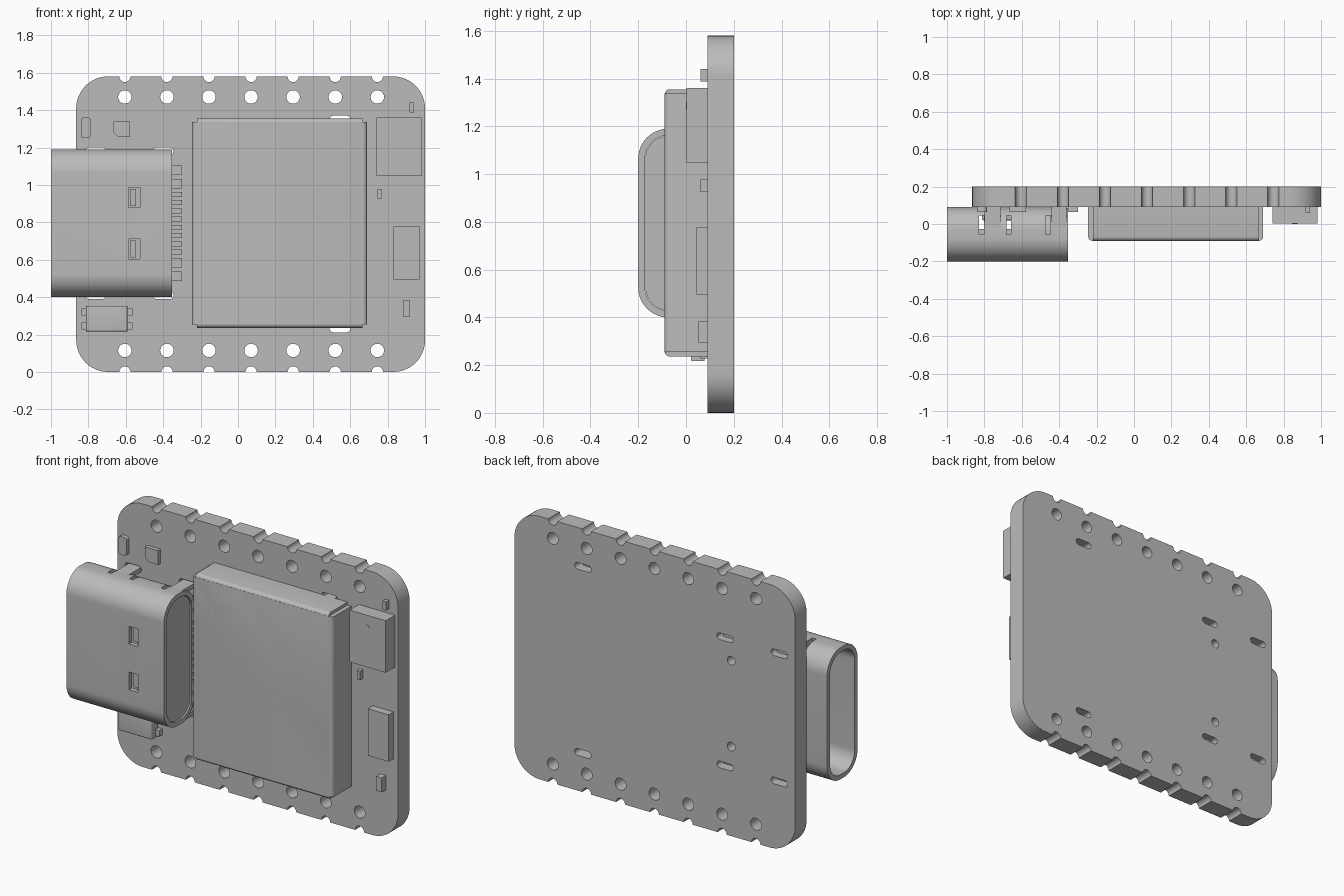
import bpy, bmesh, math
from mathutils import Matrix

if "Cube" in bpy.data.objects:
    bpy.data.objects.remove(bpy.data.objects["Cube"])

grey = bpy.data.materials.new("plain grey")
grey.diffuse_color = (0.5, 0.5, 0.5, 1)
grey.use_nodes = True
grey.node_tree.nodes["Principled BSDF"].inputs["Base Color"].default_value = grey.diffuse_color


def add(name, mesh):
    ob = bpy.data.objects.new(name, mesh)
    mesh.materials.clear()
    mesh.materials.append(grey)
    bpy.context.collection.objects.link(ob)
    return ob


def box(name, x0, x1, y0, y1, z0, z1, bevel=0, pick=None):
    """Box from its limits; bevels the edges chosen by pick(midpoint)."""
    bm = bmesh.new()
    bmesh.ops.create_cube(bm, size=1)
    for v in bm.verts:
        v.co = ((x0, x1)[v.co.x > 0], (y0, y1)[v.co.y > 0], (z0, z1)[v.co.z > 0])
    if bevel:
        edges = [e for e in bm.edges
                 if pick((e.verts[0].co + e.verts[1].co) / 2)]
        bmesh.ops.bevel(bm, geom=edges, offset=bevel, segments=4,
                        profile=0.5, affect='EDGES')
    me = bpy.data.meshes.new(name)
    bm.to_mesh(me)
    bm.free()
    return add(name, me)


def arc(cx, cy, r, a0, a1, n):
    return [(cx + r * math.cos(math.radians(a0 + (a1 - a0) * i / n)),
             cy + r * math.sin(math.radians(a0 + (a1 - a0) * i / n)))
            for i in range(n + 1)]


def circle(cx, cy, r, n=24):
    return arc(cx, cy, r, 0, 360, n)[:-1]


def rounded(x0, x1, y0, y1, r, n=10):
    return (arc(x1 - r, y1 - r, r, 0, 90, n) + arc(x0 + r, y1 - r, r, 90, 180, n)
            + arc(x0 + r, y0 + r, r, 180, 270, n) + arc(x1 - r, y0 + r, r, 270, 360, n))


def slot(cx, cz, length=0.11, width=0.04):
    return rounded(cx - length / 2, cx + length / 2,
                   cz - width / 2, cz + width / 2, width / 2 - 0.0005, 6)


def extrude(name, loops, a, b, axis):
    """Flat outline with holes, extruded from a to b along x or y."""
    cu = bpy.data.curves.new(name, 'CURVE')
    cu.dimensions, cu.fill_mode, cu.extrude = '2D', 'BOTH', (b - a) / 2
    for pts in loops:
        s = cu.splines.new('POLY')
        s.points.add(len(pts) - 1)
        for p, q in zip(s.points, pts):
            p.co = (q[0], q[1], 0, 1)
        s.use_cyclic_u = True
    tmp = bpy.data.objects.new(name + "_outline", cu)
    bpy.context.collection.objects.link(tmp)
    dg = bpy.context.evaluated_depsgraph_get()
    me = bpy.data.meshes.new_from_object(tmp.evaluated_get(dg))
    bpy.data.objects.remove(tmp)
    m = (a + b) / 2
    if axis == 'x':
        mat = Matrix(((0, 0, 1, m), (1, 0, 0, 0), (0, 1, 0, 0), (0, 0, 0, 1)))
    else:
        mat = Matrix(((1, 0, 0, 0), (0, 0, -1, m), (0, 1, 0, 0), (0, 0, 0, 1)))
    me.transform(mat)
    bm = bmesh.new()
    bm.from_mesh(me)
    bmesh.ops.remove_doubles(bm, verts=bm.verts, dist=1e-5)
    bmesh.ops.recalc_face_normals(bm, faces=bm.faces)
    bm.to_mesh(me)
    bm.free()
    return add(name, me)


# Circuit board: rounded outline with edge notches, pin holes and slots
L, R, H, C = -0.865, 1.0, 1.58, 0.17
xs = [-0.605 + 0.225 * i for i in range(7)]
outline = arc(R - C, H - C, C, 0, 90, 12)
for x in reversed(xs):
    outline += arc(x, H, 0.03, 0, -180, 10)
outline += arc(L + C, H - C, C, 90, 180, 12) + arc(L + C, C, C, 180, 270, 12)
for x in xs:
    outline += arc(x, 0, 0.03, 180, 0, 10)
outline += arc(R - C, C, C, 270, 360, 12)
holes = [circle(x, z, 0.036) for x in xs for z in (0.115, 1.47)]
holes += [circle(-0.44, z, 0.026) for z in (0.537, 1.053)]
holes += [slot(x, z) for x in (-0.76, -0.4) for z in (0.41, 1.18)]
holes += [slot(0.545, z) for z in (0.232, 1.35)]
extrude("circuit_board", [outline] + holes, 0.09, 0.2, 'y')

# Connector shell: open tube with front windows and side slits
shell = extrude("connector_shell",
                [rounded(-0.2, 0.09, 0.4, 1.19, 0.125, 14),
                 rounded(-0.172, 0.062, 0.428, 1.162, 0.098, 14)],
                -1.0, -0.352, 'x')
cuts = [(-0.585, -0.525, -0.25, -0.15, z - 0.053, z + 0.053) for z in (0.658, 0.932)]
cuts += [(x - 0.013, x + 0.013, -0.055, 0.045, 0.3, 1.3) for x in (-0.815, -0.67, -0.46)]
for c in cuts:
    cutter = box("shell_cutter", *c)
    cutter.hide_render = True
    mod = shell.modifiers.new("cut", 'BOOLEAN')
    mod.operation, mod.solver, mod.object = 'DIFFERENCE', 'EXACT', cutter
    bpy.context.view_layer.objects.active = shell
    bpy.ops.object.modifier_apply(modifier=mod.name)
    bpy.data.objects.remove(cutter)

# Connector insides: rear plug, tongue, springs
extrude("connector_plug", [rounded(-0.17, 0.06, 0.43, 1.16, 0.096, 14)], -0.5, -0.36, 'x')
box("connector_tongue", -0.87, -0.49, -0.083, -0.027, 0.53, 1.06)
box("tongue_base", -0.6, -0.49, -0.1, -0.01, 0.5, 1.09)
for z in (0.658, 0.932):
    box("contact_spring", -0.578, -0.545, -0.168, -0.155, z - 0.045, z + 0.045)

# Mounting tabs reaching into the board
for x0, x1 in ((-0.8, -0.715), (-0.44, -0.36)):
    box("upper_tab", x0, x1, -0.05, 0.16, 1.163, 1.189)
    box("lower_tab", x0, x1, -0.05, 0.16, 0.401, 0.427)

# Connector solder pins, mirrored about the connector centre
pins = [(0.022 + 0.044 * i, 0.013) for i in range(4)] + [(0.212, 0.025), (0.283, 0.025)]
for s in (-1, 1):
    for d, w in pins:
        z = 0.795 + s * d
        box("solder_pin", -0.37, -0.3, 0.065, 0.09, z - w, z + w)

# Shield can: two crossed boxes with rounded front folds
box("shield_side_folds", -0.245, 0.69, -0.09, 0.09, 0.254, 1.337, 0.022,
    lambda p: p.y < -0.08 and (p.x < -0.24 or p.x > 0.68))
box("shield_end_folds", -0.22, 0.665, -0.09, 0.09, 0.236, 1.355, 0.022,
    lambda p: p.y < -0.08 and (p.z < 0.24 or p.z > 1.35))
for z in (0.237, 1.335):
    box("shield_tab", 0.51, 0.58, 0.08, 0.15, z, z + 0.018)

# Small parts on the right side
box("antenna_block", 0.74, 0.98, 0.002, 0.09, 1.048, 1.36)
extrude("block_dot", [circle(0.86, 1.287, 0.014, 16)], -0.001, 0.003, 'y')
box("right_chip", 0.832, 0.97, 0.043, 0.09, 0.495, 0.777)
box("lower_capacitor", 0.882, 0.92, 0.05, 0.09, 0.295, 0.382)
box("middle_capacitor", 0.747, 0.768, 0.06, 0.09, 0.925, 0.977)
box("upper_capacitor", 0.918, 0.94, 0.06, 0.09, 1.388, 1.44)

# Small parts on the left side
extrude("status_light", [rounded(-0.84, -0.787, 1.25, 1.36, 0.015, 4)], 0.065, 0.09, 'y')
extrude("corner_chip", [[(-0.665, 1.28), (-0.64, 1.255), (-0.577, 1.255),
                         (-0.577, 1.34), (-0.665, 1.34)]], 0.065, 0.09, 'y')
box("regulator", -0.812, -0.59, 0.02, 0.078, 0.217, 0.352, 0.008,
    lambda p: p.y < 0.03)
for z in (0.246, 0.321):
    box("regulator_lead", -0.836, -0.565, 0.06, 0.09, z - 0.018, z + 0.018)

# Smooth rounded surfaces, keep edges crisp
bpy.ops.object.select_all(action='SELECT')
bpy.context.view_layer.objects.active = shell
bpy.ops.object.shade_smooth_by_angle(angle=math.radians(30))
